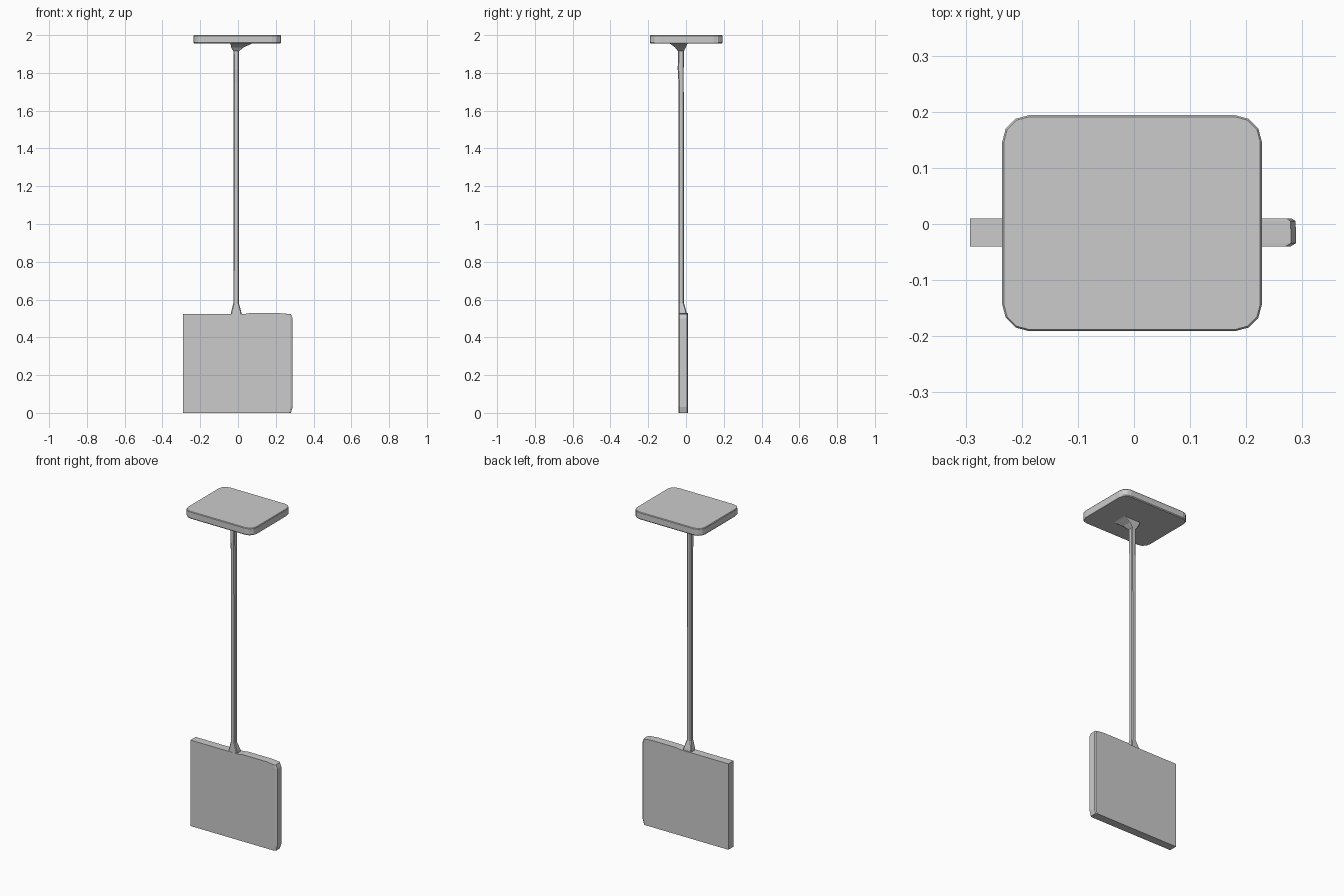
import bpy, bmesh, math

if "Cube" in bpy.data.objects:
    bpy.data.objects.remove(bpy.data.objects["Cube"])


def loft(name, rings):
    """Skin a stack of matching point rings and cap both ends."""
    bm = bmesh.new()
    loops = [[bm.verts.new(p) for p in ring] for ring in rings]
    n = len(loops[0])
    for a, b in zip(loops, loops[1:]):
        for i in range(n):
            j = (i + 1) % n
            bm.faces.new((a[i], a[j], b[j], b[i]))
    bm.faces.new(loops[0][::-1])
    bm.faces.new(loops[-1])
    bmesh.ops.recalc_face_normals(bm, faces=bm.faces)
    mesh = bpy.data.meshes.new(name)
    bm.to_mesh(mesh)
    bm.free()
    obj = bpy.data.objects.new(name, mesh)
    bpy.context.collection.objects.link(obj)
    return obj


def rounded_rect(x0, x1, y0, y1, z, r, steps):
    """Ring of points around a rectangle with faceted corners."""
    centres = [(x1 - r, y1 - r), (x0 + r, y1 - r), (x0 + r, y0 + r), (x1 - r, y0 + r)]
    pts = []
    for k, (cx, cy) in enumerate(centres):
        for s in range(steps + 1):
            a = math.pi / 2 * (k + s / steps)
            pts.append((cx + r * math.cos(a), cy + r * math.sin(a), z))
    return pts


# Flat top plate with rounded corners and slightly softened rims
loft("top_plate", [
    rounded_rect(-0.231, 0.225, -0.187, 0.190, 1.955, 0.045, 3),
    rounded_rect(-0.235, 0.228, -0.191, 0.194, 1.960, 0.048, 3),
    rounded_rect(-0.235, 0.228, -0.191, 0.194, 1.996, 0.048, 3),
    rounded_rect(-0.232, 0.225, -0.188, 0.191, 2.000, 0.045, 3),
])

# Slim shaft, flared into the blade below and the plate above
sections = [  # x0, x1, y0, y1, z, corner
    (-0.038, 0.019, -0.039, 0.004, 0.518, 0.004),
    (-0.036, 0.017, -0.039, 0.002, 0.535, 0.004),
    (-0.025, 0.005, -0.039, -0.010, 0.580, 0.005),
    (-0.024, 0.004, -0.040, -0.012, 1.750, 0.005),
    (-0.024, 0.004, -0.044, -0.012, 1.820, 0.005),
    (-0.025, 0.005, -0.042, -0.011, 1.915, 0.005),
    (-0.036, 0.030, -0.058, -0.001, 1.935, 0.004),
    (-0.040, 0.078, -0.088, 0.008, 1.957, 0.004),
]
loft("shaft", [rounded_rect(*s, 1) for s in sections])

# Broad upright blade, with its right-hand edge slightly chamfered
outline = [(-0.292, 0), (0.280, 0), (0.289, 0.030), (0.289, 0.500),
           (0.280, 0.523), (0.220, 0.528), (0.060, 0.528), (0.030, 0.523), (-0.292, 0.523)]


def blade_ring(y, inset):
    return [(x - inset if x > 0.25 else x, y, z) for x, z in outline]


loft("blade", [blade_ring(-0.040, 0.010), blade_ring(-0.034, 0),
               blade_ring(0.005, 0.001), blade_ring(0.010, 0.008)])
